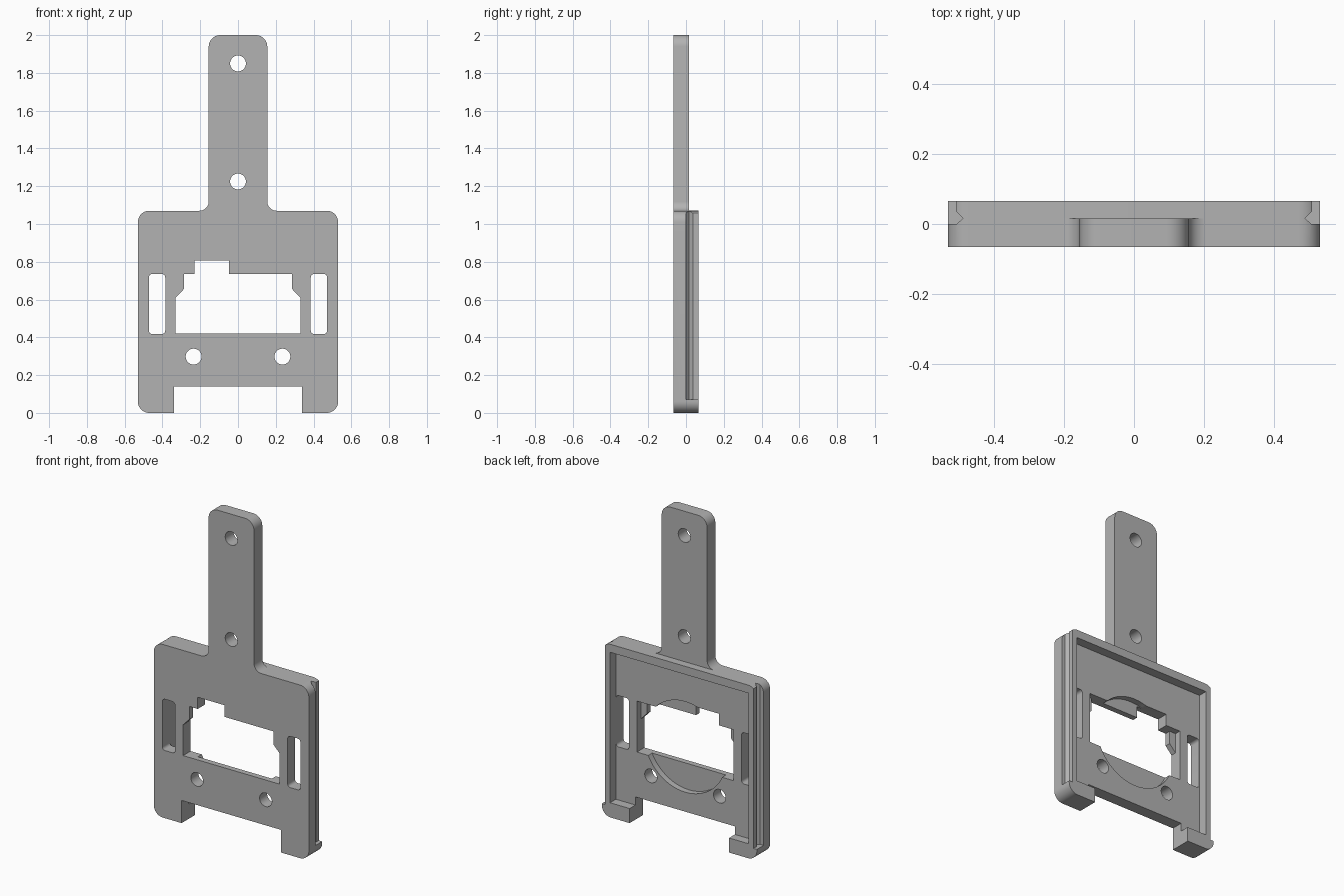
import bpy, bmesh, math
from mathutils import Vector

if "Cube" in bpy.data.objects:
    bpy.data.objects.remove(bpy.data.objects["Cube"])

FRONT, BACK = -0.065, 0.065
FLOOR, THIN = 0.008, -0.03
OUT = 0.3  # overshoot for cutters

grey = bpy.data.materials.new("plain_grey")
grey.use_nodes = True
colour = (0.45, 0.45, 0.45, 1)
grey.diffuse_color = colour
grey.node_tree.nodes["Principled BSDF"].inputs["Base Color"].default_value = colour


def rounded(corners, steps=10):
    """Outline from (u, v, radius) corners, with arcs at the radii."""
    pts = []
    for i, (u, v, r) in enumerate(corners):
        p = Vector((u, v))
        if r == 0:
            pts.append(p)
            continue
        a = (Vector(corners[i - 1][:2]) - p).normalized()
        b = (Vector(corners[(i + 1) % len(corners)][:2]) - p).normalized()
        half = a.angle(b) / 2
        centre = p + (a + b).normalized() * r / math.sin(half)
        start = p + a * r / math.tan(half) - centre
        end = p + b * r / math.tan(half) - centre
        sweep = start.angle(end)
        for k in range(steps + 1):
            t = k / steps
            pts.append(centre + (start * math.sin((1 - t) * sweep)
                                 + end * math.sin(t * sweep)) / math.sin(sweep))
    return pts


def rect(x0, x1, z0, z1, r=0):
    return rounded([(x0, z0, r), (x1, z0, r), (x1, z1, r), (x0, z1, r)], 5)


def circle(x, z, r, n=40):
    return [(x + r * math.cos(math.tau * k / n), z + r * math.sin(math.tau * k / n))
            for k in range(n)]


def prism(name, outline, lo, hi, axis="y"):
    """Extrude an outline along y (outline in x, z) or z (outline in x, y)."""
    bm = bmesh.new()
    place = (lambda u, v, d: (u, d, v)) if axis == "y" else (lambda u, v, d: (u, v, d))
    low = [bm.verts.new(place(u, v, lo)) for u, v in outline]
    high = [bm.verts.new(place(u, v, hi)) for u, v in outline]
    bm.faces.new(low)
    bm.faces.new(high)
    n = len(low)
    for i in range(n):
        j = (i + 1) % n
        bm.faces.new((low[i], low[j], high[j], high[i]))
    bmesh.ops.recalc_face_normals(bm, faces=bm.faces)
    mesh = bpy.data.meshes.new(name)
    bm.to_mesh(mesh)
    bm.free()
    mesh.materials.append(grey)
    obj = bpy.data.objects.new(name, mesh)
    bpy.context.collection.objects.link(obj)
    return obj


# Body and handle share one filleted outline
side = [(0.34, 0.14, 0), (0.34, 0, 0), (0.53, 0, 0.06), (0.53, 1.07, 0.06),
        (0.155, 1.07, 0.05), (0.155, 2, 0.06)]
outline = side + [(-x, z, r) for x, z, r in reversed(side)]
plate = prism("mounting_plate", rounded(outline), FRONT, BACK)


def cut(name, shape, lo=-OUT, hi=OUT, axis="y"):
    cutter = prism(name, shape, lo, hi, axis)
    cutter.hide_render = True
    mod = plate.modifiers.new(name, "BOOLEAN")
    mod.operation = "DIFFERENCE"
    mod.solver = "EXACT"
    mod.object = cutter
    bpy.context.view_layer.objects.active = plate
    bpy.ops.object.modifier_apply(modifier=mod.name)
    bpy.data.objects.remove(cutter)


# Thinner handle, shallow tray in the back, round pocket in its floor
cut("handle_step", rect(-0.4, 0.4, 1.0705, 2.2), 0.016)
cut("tray", rect(-0.474, 0.474, 0.09, 1.02), FLOOR)
cut("round_pocket", circle(0, 0.54, 0.28, 72), THIN)

# Window: chamfered at the front, square at the back
window = [(-0.33, 0.42), (0.33, 0.42), (0.33, 0.61), (0.287, 0.655), (0.287, 0.735),
          (-0.048, 0.735), (-0.048, 0.807), (-0.23, 0.807), (-0.23, 0.735),
          (-0.287, 0.735), (-0.287, 0.655), (-0.33, 0.61)]
cut("window", window)
cut("window_back", rect(-0.33, 0.33, 0.42, 0.735), THIN)

# Screw holes on the centre line
for z in (1.85, 1.225):
    cut("handle_hole", circle(0, z, 0.042))

# Mirrored holes, strap slots and side grooves
for s in (-1, 1):
    cut("body_hole", circle(s * 0.235, 0.298, 0.042))
    cut("strap_slot", rect(*sorted((s * 0.385, s * 0.472)), 0.418, 0.735, 0.018))
    groove = [(0.507, OUT), (0.507, 0.036), (0.487, 0.016), (0.505, 0), (0.6, 0), (0.6, OUT)]
    cut("side_groove", [(s * x, y) for x, y in groove], 0.07, 1.3, "z")

bpy.ops.object.select_all(action="DESELECT")
plate.select_set(True)
bpy.context.view_layer.objects.active = plate
bpy.ops.object.shade_smooth_by_angle(angle=math.radians(25))
